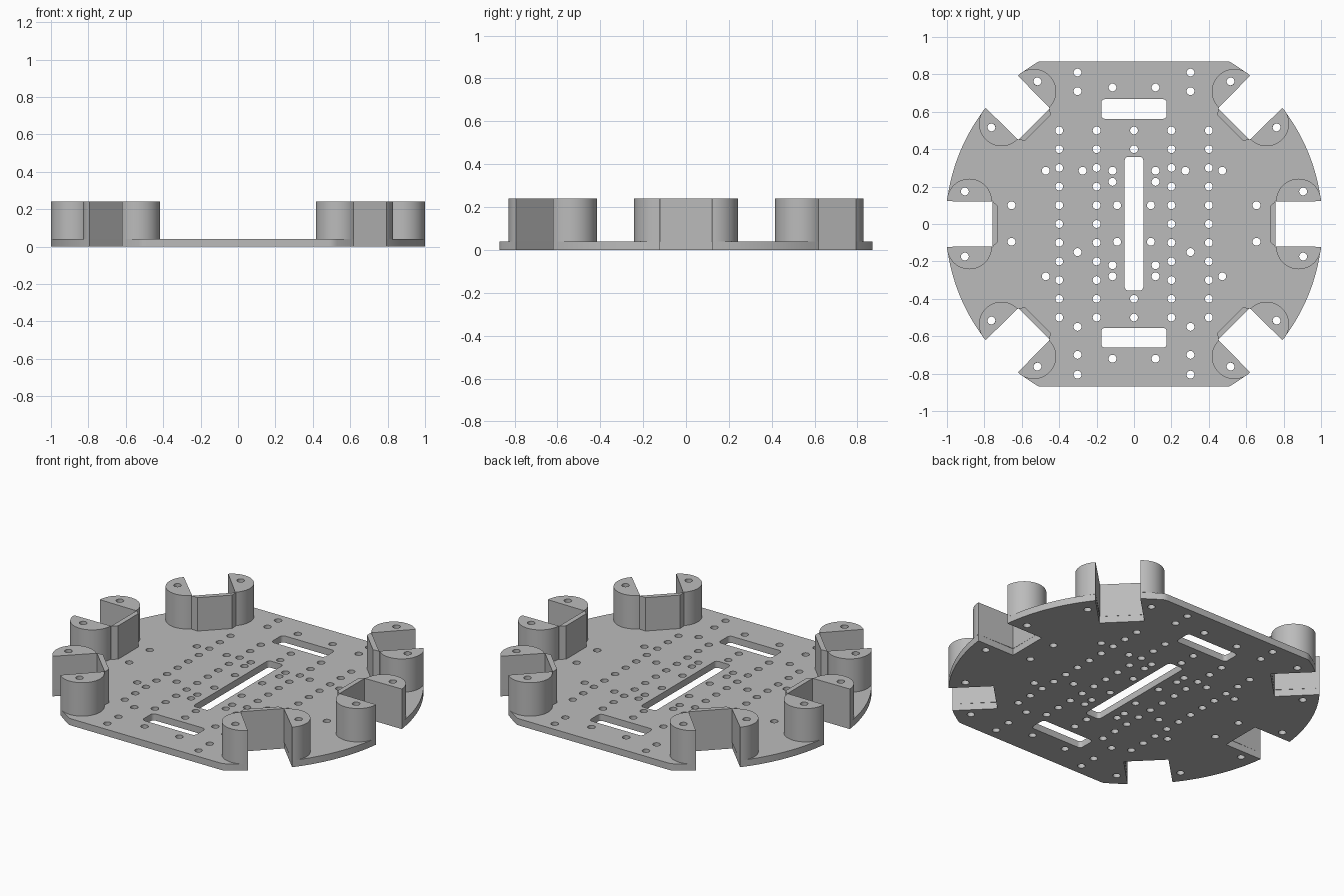
import bpy
import bmesh
from math import sin, cos, asin, pi, radians, sqrt

old = bpy.data.objects.get("Cube")
if old:
    bpy.data.objects.remove(old, do_unlink=True)

PLATE, TOP = 0.04, 0.24         # plate thickness, bracket height
R, FLAT = 1.007, 0.87           # rim radius, flat front and back edges
HALF, FLOOR = 0.122, 0.755      # motor notch half width and depth
ANGLES = [0, 45, 135, 180, 225, 315]

grey = bpy.data.materials.new("light_grey")
grey.use_nodes = True
colour = (0.5, 0.5, 0.5, 1)
grey.diffuse_color = colour
grey.node_tree.nodes["Principled BSDF"].inputs["Base Color"].default_value = colour


def arc(cx, cy, r, a0, a1, n):
    return [(cx + r * cos(a0 + (a1 - a0) * i / n),
             cy + r * sin(a0 + (a1 - a0) * i / n)) for i in range(n + 1)]


def circle(x, y, r=0.021):
    return arc(x, y, r, 0, 2 * pi, 20)[:-1]


def slot(cx, cy, w, h, r=0.02):
    pts = []
    for k, (sx, sy) in enumerate([(1, 1), (-1, 1), (-1, -1), (1, -1)]):
        pts += arc(cx + sx * (w / 2 - r), cy + sy * (h / 2 - r), r,
                   k * pi / 2, (k + 1) * pi / 2, 5)
    return pts


def turn(pts, a):
    return [(x * cos(a) - y * sin(a), x * sin(a) + y * cos(a)) for x, y in pts]


def extrude(name, loops, z0, z1):
    """Fill outline (with inner loops as holes) and extrude it upwards."""
    curve = bpy.data.curves.new(name, 'CURVE')
    curve.dimensions = '2D'
    curve.fill_mode = 'BOTH'
    curve.extrude = (z1 - z0) / 2
    for pts in loops:
        s = curve.splines.new('POLY')
        s.points.add(len(pts) - 1)
        for p, (x, y) in zip(s.points, pts):
            p.co = (x, y, 0, 1)
        s.use_cyclic_u = True
    tmp = bpy.data.objects.new(name + "_profile", curve)
    bpy.context.collection.objects.link(tmp)
    bpy.context.view_layer.update()
    mesh = bpy.data.meshes.new_from_object(
        tmp.evaluated_get(bpy.context.evaluated_depsgraph_get()))
    bpy.data.objects.remove(tmp, do_unlink=True)
    bm = bmesh.new()
    bm.from_mesh(mesh)
    bmesh.ops.remove_doubles(bm, verts=bm.verts, dist=0.0002)
    bmesh.ops.translate(bm, verts=bm.verts, vec=(0, 0, (z0 + z1) / 2))
    bmesh.ops.recalc_face_normals(bm, faces=bm.faces)
    bm.to_mesh(mesh)
    bm.free()
    mesh.name = name
    mesh.materials.clear()
    mesh.materials.append(grey)
    ob = bpy.data.objects.new(name, mesh)
    bpy.context.collection.objects.link(ob)
    bpy.ops.object.select_all(action='DESELECT')
    ob.select_set(True)
    bpy.context.view_layer.objects.active = ob
    bpy.ops.object.shade_smooth_by_angle(angle=radians(30))
    return ob


# Plate outline: rim arcs joined by six rectangular notches
edge = sqrt(R * R - HALF * HALF)
half_angle = asin(HALF / R)
notch = [(edge, -HALF), (FLOOR, -HALF), (FLOOR, HALF), (edge, HALF)]
outline = []
for i, deg in enumerate(ANGLES):
    a = radians(deg)
    nxt = radians(ANGLES[i + 1] if i < 5 else 360)
    rim = arc(0, 0, R, a + half_angle, nxt - half_angle, 60)[1:-1]
    outline += turn(notch, a)
    outline += [(x, max(-FLAT, min(FLAT, y))) for x, y in rim]

# Hole pattern: a regular grid plus mirrored extras
holes = [(x, j / 10) for x in (-0.4, -0.2, 0.2, 0.4) for j in range(-5, 6)]
holes += [(0, y) for y in (0.5, 0.4, -0.4, -0.5)]
extras = {
    0.09: (0.1, -0.095),
    0.115: (0.73, 0.285, 0.225, -0.22, -0.28, -0.72),
    0.275: (0.285,),
    0.302: (0.81, 0.71, -0.15, -0.55, -0.7, -0.805),
    0.472: (0.285, -0.28),
    0.655: (0.1, -0.095),
}
holes += [(s * x, y) for x, ys in extras.items() for y in ys for s in (-1, 1)]
screws = [(0.904, -0.174), (0.904, 0.174)]
for deg in ANGLES:
    holes += turn(screws, radians(deg))

slots = [slot(0, 0.002, 0.1, 0.715), slot(0, 0.615, 0.35, 0.105),
         slot(0, -0.608, 0.35, 0.105)]
extrude("base_plate", [outline] + [circle(*h) for h in holes] + slots, 0, PLATE)

# Motor brackets: two half-round posts joined by a thin chamfered wall
post = arc(0.88, HALF, 0.12, 0, pi, 28)
side = post + [(0.757, HALF), (0.727, 0.095)]
bracket = side + [(x, -y) for x, y in reversed(side)]
bracket += [(FLOOR + 0.001, -HALF + 0.003), (FLOOR + 0.001, HALF - 0.003)]
names = ["left", "back_left", "back_right", "right", "front_right", "front_left"]
for deg, name in zip(ANGLES, names):
    a = radians(deg)
    loops = [bracket] + [circle(x, y) for x, y in screws]
    extrude(name + "_bracket", [turn(p, a) for p in loops], PLATE, TOP)
